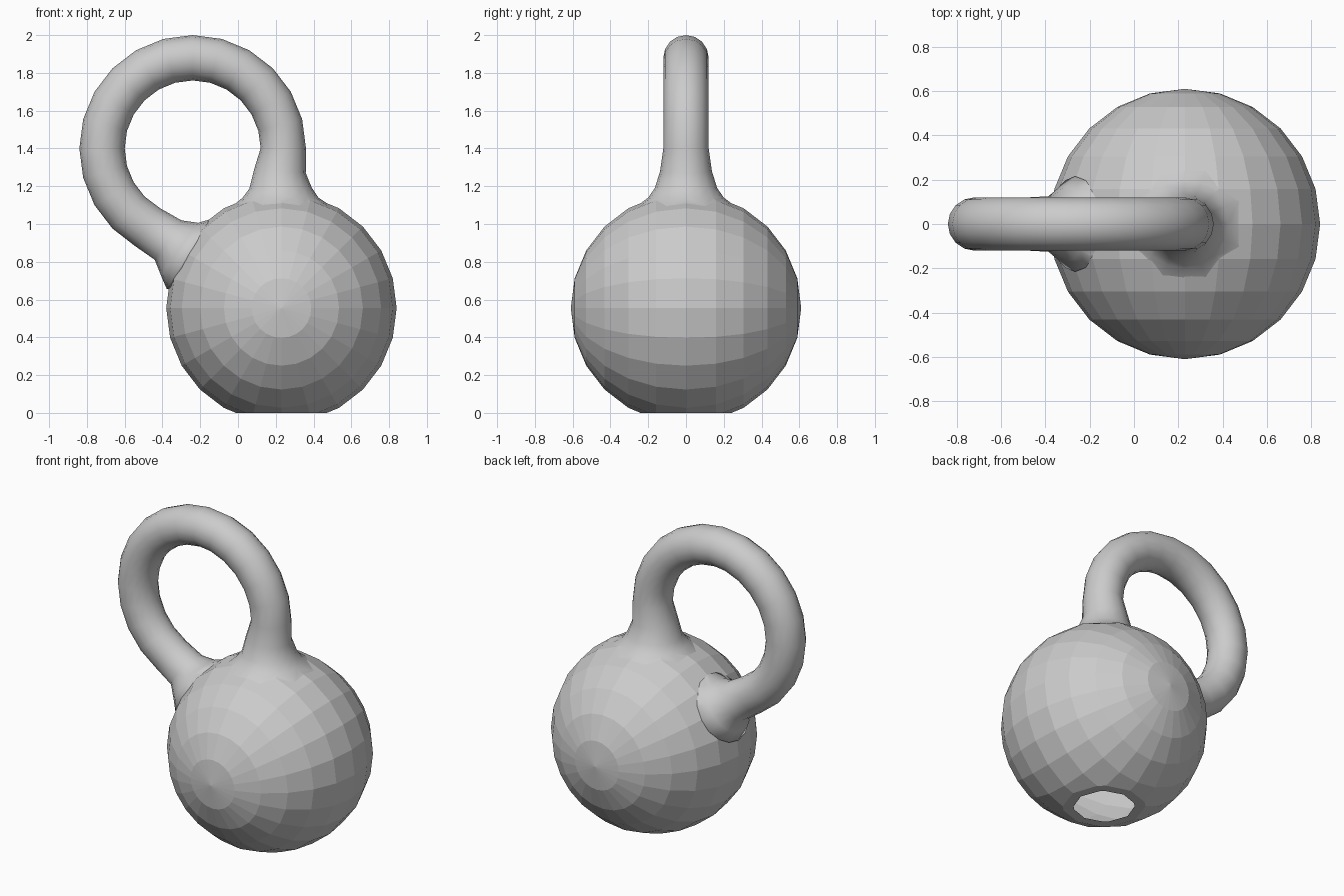
import bpy, bmesh, math
from mathutils import Vector, Matrix

if "Cube" in bpy.data.objects:
    bpy.data.objects.remove(bpy.data.objects["Cube"])

R, CX, CZ = 0.61, 0.23, 0.555


def make_object(name, bm):
    bmesh.ops.recalc_face_normals(bm, faces=bm.faces)
    mesh = bpy.data.meshes.new(name)
    bm.to_mesh(mesh)
    bm.free()
    obj = bpy.data.objects.new(name, mesh)
    bpy.context.collection.objects.link(obj)
    return obj


# Ball body: faceted sphere with poles on y, cut flat at the floor
bm = bmesh.new()
place = Matrix.Translation((CX, 0, CZ)) @ Matrix.Rotation(math.pi / 2, 4, 'X')
bmesh.ops.create_uvsphere(bm, u_segments=24, v_segments=12, radius=R, matrix=place)
bmesh.ops.bisect_plane(bm, geom=bm.verts[:] + bm.edges[:] + bm.faces[:], dist=1e-5,
                       plane_co=(0, 0, 0), plane_no=(0, 0, 1), clear_inner=True)
rim = [e for e in bm.edges if e.is_boundary]
# Flat foot: ring around a round opening (closed for now)
inner = bmesh.ops.extrude_edge_only(bm, edges=rim)['geom']
for v in [g for g in inner if isinstance(g, bmesh.types.BMVert)]:
    d = Vector((v.co.x - CX, v.co.y, 0)).normalized() * 0.18
    v.co = (CX + d.x, d.y, 0)
bmesh.ops.contextual_create(bm, geom=[g for g in inner if isinstance(g, bmesh.types.BMEdge)])
body = make_object("kettlebell", bm)

# Handle: ring path with a flared root at both ends (x, z, radius)
path = [(0.23, 0.95, 0.20), (0.225, 1.08, 0.28), (0.225, 1.14, 0.20),
        (0.225, 1.19, 0.165), (0.222, 1.28, 0.137)]
for i in range(17):
    a = math.radians(15 * i)
    path.append((-0.24 + 0.48 * math.cos(a), 1.40 + 0.48 * math.sin(a), 0.12))
path += [(-0.37, 0.915, 0.126), (-0.31, 0.868, 0.17),
         (-0.265, 0.84, 0.215), (-0.15, 0.77, 0.15)]

SIDES = 16
bm = bmesh.new()
rings = []
for i, (x, z, r) in enumerate(path):
    p, n = path[max(i - 1, 0)], path[min(i + 1, len(path) - 1)]
    t = Vector((n[0] - p[0], 0, n[1] - p[1])).normalized()
    side = Vector((t.z, 0, -t.x))
    ring = []
    for k in range(SIDES):
        a = 2 * math.pi * k / SIDES
        ring.append(bm.verts.new(Vector((x, 0, z)) + side * r * math.cos(a)
                                 + Vector((0, r * math.sin(a), 0))))
    rings.append(ring)
for a, b in zip(rings, rings[1:]):
    for k in range(SIDES):
        j = (k + 1) % SIDES
        bm.faces.new((a[k], a[j], b[j], b[k])).smooth = True
bm.faces.new(rings[0])
bm.faces.new(rings[-1])
handle = make_object("handle", bm)

# Weld handle and body into one skin
mod = body.modifiers.new("join_handle", 'BOOLEAN')
mod.operation, mod.solver, mod.object = 'UNION', 'EXACT', handle
bpy.context.view_layer.objects.active = body
body.select_set(True)
bpy.ops.object.modifier_apply(modifier=mod.name)
bpy.data.objects.remove(handle)

# Open the hole in the foot
bm = bmesh.new()
bm.from_mesh(body.data)
plug = [f for f in bm.faces
        if all(abs(v.co.z) < 1e-3 and math.hypot(v.co.x - CX, v.co.y) < 0.19 for v in f.verts)]
bmesh.ops.delete(bm, geom=plug, context='FACES')
bm.to_mesh(body.data)
bm.free()
